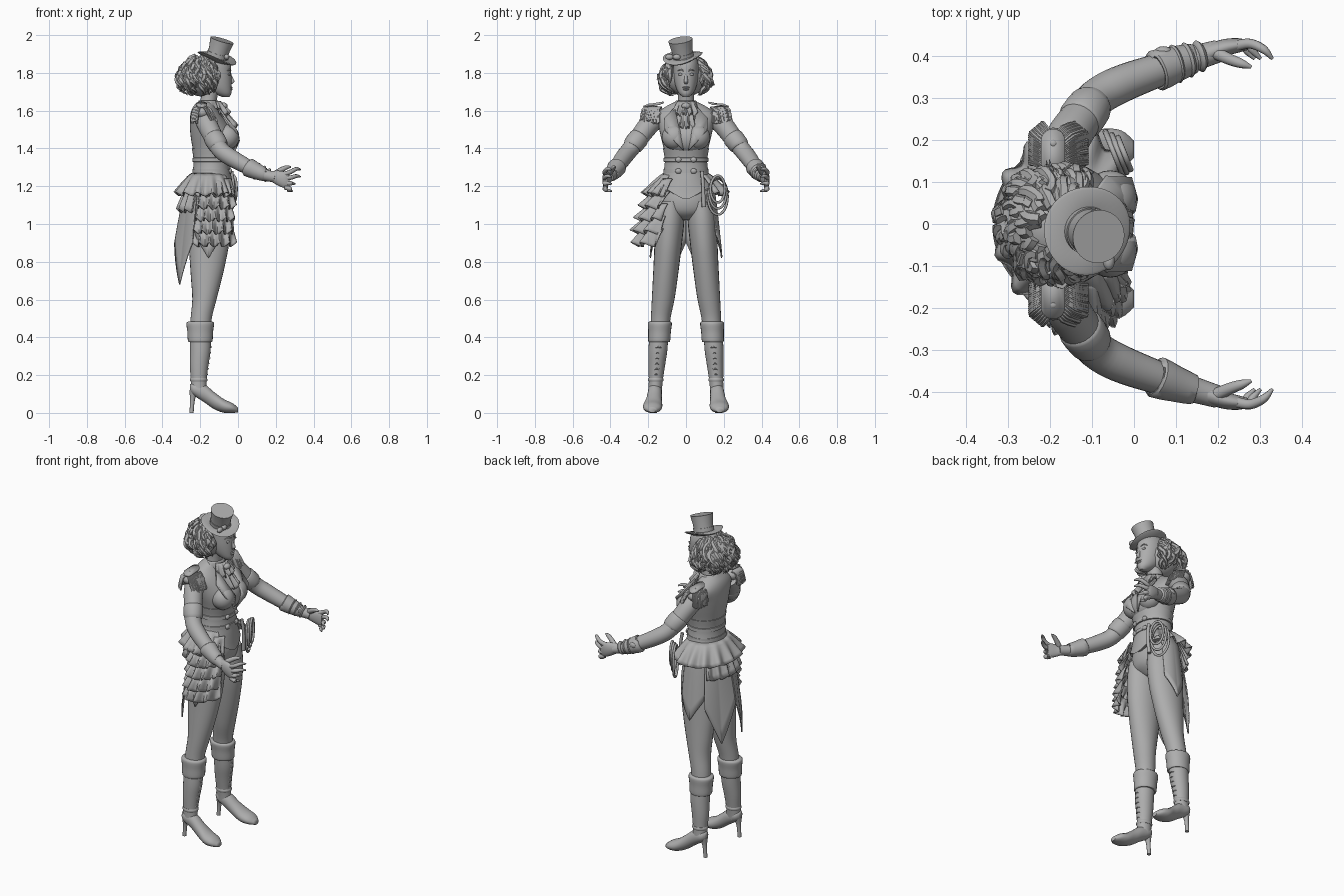
import bpy, bmesh, math, random
from mathutils import Vector

random.seed(4)
cube = bpy.data.objects.get("Cube")
if cube:
    bpy.data.objects.remove(cube, do_unlink=True)

grey = bpy.data.materials.new("neutral_grey")
grey.use_nodes = True
grey.diffuse_color = (0.42, 0.42, 0.42, 1)
grey.node_tree.nodes["Principled BSDF"].inputs["Base Color"].default_value = grey.diffuse_color
X, Y, Z = Vector((1, 0, 0)), Vector((0, 1, 0)), Vector((0, 0, 1))
SIDES = ((1, "left"), (-1, "right"))


def build(name, verts, faces, angle=50):
    mesh = bpy.data.meshes.new(name)
    mesh.from_pydata([tuple(v) for v in verts], [], faces)
    bm = bmesh.new()
    bm.from_mesh(mesh)
    bmesh.ops.recalc_face_normals(bm, faces=bm.faces)
    bm.to_mesh(mesh)
    bm.free()
    mesh.materials.append(grey)
    mesh.shade_smooth()
    mesh.set_sharp_from_angle(angle=math.radians(angle))
    obj = bpy.data.objects.new(name, mesh)
    bpy.context.collection.objects.link(obj)
    return obj


def spline(pts, steps):
    out, last = [], len(pts) - 1
    for i in range(last):
        quad = [pts[max(0, min(last, j))] for j in range(i - 1, i + 3)]
        for step in range(steps):
            u = step / steps
            out.append([.5 * (2*q + (r-p)*u + (2*p - 5*q + 4*r - s)*u*u + (3*q - p - 3*r + s)*u**3)
                        for p, q, r, s in zip(*quad)])
    return out + [list(pts[-1])]


def loft(name, pts, axes=None, sides=24, steps=4, mirror=1):
    """Skin rings (x, y, z, radius[, radius]) on fixed axes or square to the path."""
    path = spline([(p[0], p[1] * mirror, *p[2:]) for p in pts], steps)
    centres = [Vector(p[:3]) for p in path]
    verts, faces, u = [], [], None
    for i, (p, c) in enumerate(zip(path, centres)):
        if axes:
            u, v = axes
        else:
            t = (centres[min(i + 1, len(path) - 1)] - centres[max(i - 1, 0)]).normalized()
            u = (u - t * u.dot(t)).normalized() if u else t.orthogonal().normalized()
            v = t.cross(u)
        for k in range(sides):
            a = math.tau * k / sides
            verts.append(c + u * max(p[3], .001) * math.cos(a) + v * max(p[-1], .001) * math.sin(a))
    for i in range(len(path) - 1):
        for k in range(sides):
            m = (k + 1) % sides
            faces.append([i*sides + k, i*sides + m, (i+1)*sides + m, (i+1)*sides + k])
    faces += [list(range(sides)), list(range(len(verts) - sides, len(verts)))]
    return build(name, verts, faces)


def ruffle(name, arc, centre, top, bottom, heights, waves=0, amp=0, point=0, phase=0):
    """Hanging cloth around an arc: pleated, or drawn down to a point."""
    cols, rows, verts = 8 * max(waves, 4), 6, []
    for r in range(rows + 1):
        t = r / rows
        for c in range(cols + 1):
            f = c / cols
            a = math.radians(arc[0] + (arc[1] - arc[0]) * f)
            wave = math.sin(math.tau * waves * f + phase)
            rx, ry = [(p + (q - p) * t ** .8) * (1 + amp * t * wave) for p, q in zip(top, bottom)]
            low = heights[1] - point * (1 - abs(2 * f - 1)) + .15 * amp * wave
            verts.append((centre + rx * math.cos(a), ry * math.sin(a), heights[0] + (low - heights[0]) * t))
    w = cols + 1
    faces = [[r*w + c, r*w + c + 1, (r+1)*w + c + 1, (r+1)*w + c] for r in range(rows) for c in range(cols)]
    obj = build(name, verts, faces)
    obj.modifiers.new("thickness", 'SOLIDIFY').thickness = .007
    return obj


def ball(name, at, size):
    bpy.ops.mesh.primitive_uv_sphere_add(segments=24, ring_count=16, location=at)
    obj = bpy.context.object
    obj.name, obj.scale = name, size
    obj.data.materials.append(grey)
    obj.data.shade_smooth()


def join(name, parts):
    bpy.ops.object.select_all(action='DESELECT')
    for p in parts:
        p.select_set(True)
    bpy.context.view_layer.objects.active = parts[0]
    bpy.ops.object.join()
    parts[0].name = name


def plate(name, pts, mirror):
    obj = build(name, [(x, y * mirror, z) for x, y, z in pts], [list(range(len(pts)))])
    obj.modifiers.new("thickness", 'SOLIDIFY').thickness = .009


# torso, neck and head
loft("torso", [(-.15, 0, 1.02, .05, .04), (-.15, 0, 1.06, .1, .13), (-.15, 0, 1.12, .116, .15),
               (-.15, 0, 1.2, .106, .138), (-.14, 0, 1.28, .092, .113), (-.138, 0, 1.34, .092, .108),
               (-.135, 0, 1.4, .105, .118), (-.137, 0, 1.46, .113, .133), (-.15, 0, 1.52, .105, .145),
               (-.17, 0, 1.58, .082, .155), (-.178, 0, 1.62, .06, .11), (-.17, 0, 1.65, .04, .05)], (X, Y), 36)
loft("neck", [(-.17, 0, 1.6, .052), (-.155, 0, 1.66, .043), (-.14, 0, 1.73, .045)], (X, Y))
loft("head", [(-.064, 0, 1.672, .018, .016), (-.08, 0, 1.69, .044, .036), (-.1, 0, 1.72, .066, .052),
              (-.113, 0, 1.76, .079, .062), (-.12, 0, 1.8, .084, .066), (-.125, 0, 1.85, .084, .065),
              (-.13, 0, 1.89, .06, .05), (-.13, 0, 1.9, .02, .02)], (X, Y), 32)
loft("nose", [(-.044, 0, 1.8, .006), (-.036, 0, 1.775, .008), (-.029, 0, 1.755, .011), (-.038, 0, 1.742, .008)], (X, Y))
ball("upper_lip", (-.037, 0, 1.723), (.008, .019, .005))
ball("lower_lip", (-.038, 0, 1.713), (.009, .016, .006))
ball("bodice_front", (-.075, 0, 1.455), (.075, .112, .085))

# corset with a pointed front, straps and buckles
corset = loft("corset", [(-.143, 0, 1.19, .122, .146), (-.14, 0, 1.25, .105, .125), (-.138, 0, 1.33, .097, .112),
                         (-.135, 0, 1.4, .109, .122)], (X, Y), 48)
for v in corset.data.vertices:
    if v.co.z < 1.23:
        v.co.z -= .06 * max(0, (v.co.x + .14) / .12) ** 6
for z in (1.28, 1.34):
    loft("corset_strap", [(-.138, 0, z - .012, .096, .112), (-.138, 0, z - .01, .104, .119),
                          (-.138, 0, z + .01, .103, .118), (-.138, 0, z + .012, .096, .112)], (X, Y), 40, 1)
    for s, side in SIDES:
        ball(side + "_buckle", (-.042, s * .04, z), (.011, .017, .014))

# neck frill and cravat
ruffle("standing_collar", (-180, 180), -.158, (.05, .052), (.062, .07), (1.655, 1.61), 8, .05)
ruffle("cravat_upper", (-65, 65), -.14, (.05, .05), (.095, .08), (1.65, 1.58), 5, .1)
ruffle("cravat_lower", (-55, 55), -.13, (.06, .05), (.122, .075), (1.6, 1.51), 4, .1)
ball("cravat_knot", (-.075, 0, 1.625), (.02, .024, .018))

# hair: a soft core wrapped in long wavy locks, fuller towards the ends
ball("hair_core", (-.19, 0, 1.775), (.11, .11, .1))
locks = []
for i in range(150):
    turn, start = math.radians(random.uniform(48, 312)), random.uniform(.3, 1.5)
    reach, phase, swell = random.uniform(.9, 1.4), random.uniform(0, 6), random.uniform(.88, 1.04)
    pts = []
    for k in range(8):
        phi = min(start + reach * k / 7, 2.45 + .02 * k)
        a = turn + .11 * math.sin(phase + k * 1.3)
        out = swell * (1 + .07 * math.sin(phase + k * 1.7)) * (1 - .16 * math.cos(phi)) + (.13 if k == 7 else 0)
        pts.append((-.19 + .124 * out * math.cos(a) * math.sin(phi), .132 * out * math.sin(a) * math.sin(phi),
                    1.778 + .112 * swell * math.cos(phi), .015 * (1.05 - (k / 7) ** 2)))
    locks.append(loft("lock", pts, sides=6, steps=3))
join("wavy_hair", locks)

# tilted top hat with a curled brim, band and bow
hat = loft("top_hat", [(0, 0, -.012, .045), (0, 0, -.002, .1), (0, 0, .003, .107), (0, 0, .008, .1),
                       (0, 0, .012, .054), (0, 0, .055, .056), (0, 0, .106, .064), (0, 0, .106, .062)], (X, Y), 40, 1)
for v in hat.data.vertices:
    if v.co.xy.length > .08:
        v.co.z += .018 * (v.co.y / .1) ** 2
band = loft("hat_band", [(0, 0, .01, .057), (0, 0, .034, .058)], (X, Y), 40, 1)
for part in (hat, band):
    part.location = (-.114, -.014, 1.873)
    part.rotation_euler = Vector((.28, -.15, .95)).to_track_quat('Z', 'X').to_euler()
for s in (1, -1):
    ball("hat_bow_loop", (-.06, -.068 + s * .02, 1.884), (.014, .022, .015))

# pleated peplum, tiered bustle on the right hip and pointed tails
ruffle("peplum", (42, 318), -.15, (.098, .12), (.18, .22), (1.27, 1.16), 11, .07)
ruffle("back_bustle", (125, 235), -.15, (.1, .13), (.168, .19), (1.25, 1.07), 6, .07)
for i in range(5):
    z = 1.24 - .066 * i
    ruffle("hip_frill", (-150, -32), -.125, (.105 + .003 * i, .14 + .022 * i), (.13, .222 + .018 * min(i, 3)),
           (z, z - .085), 5, .09, phase=1.9 * i)
for s, side in SIDES:
    ruffle(side + "_hip_tail", (s * 58, s * 128), -.15, (.115, .145), (.125, .192), (1.22, .94), point=.12)
    ruffle(side + "_back_tail", (s * 120, s * 179), -.15, (.12, .14), (.188, .195), (1.22, .9), point=.22)

# coiled whip hanging from the left hip
for i in range(3):
    pts = []
    for k in range(15):
        a = math.tau * k / 14
        y = .168 + (.052 - .007 * i) * math.cos(a)
        pts.append((-.02 - .4 * (y - .1) + .012 * i, y, 1.145 + .02 * i + (.095 - .012 * i) * math.sin(a), .007))
    loft("whip_coil", pts, sides=8)
loft("whip_handle", [(-.035, .085, 1.28, .01), (-.025, .09, 1.2, .009), (-.03, .095, 1.09, .012)], sides=10)

for s, side in SIDES:
    # face and chest details
    ball(side + "_eye", (-.047, s * .028, 1.792), (.008, .014, .007))
    loft(side + "_eyebrow", [(-.038, .012, 1.81, .003), (-.043, .03, 1.818, .004), (-.057, .046, 1.811, .002)],
         sides=8, mirror=s)
    ball(side + "_bust", (-.057, s * .062, 1.46), (.064, .066, .066))
    plate(side + "_lapel", [(-.1, .06, 1.62), (-.06, .115, 1.56), (-.005, .112, 1.5), (.01, .06, 1.44),
                            (-.012, .012, 1.39), (.004, .03, 1.48)], s)

    # leg, boot, cuff and heel
    loft(side + "_leg", [(-.15, .08, 1.12, .106, .068), (-.15, .086, 1.02, .112, .077), (-.153, .094, .9, .106, .073),
                         (-.16, .102, .8, .095, .069), (-.168, .111, .7, .08, .065), (-.178, .121, .6, .064, .06),
                         (-.195, .134, .5, .056, .052), (-.2, .14, .42, .055, .05)], (X, Y), mirror=s)
    loft(side + "_boot_cuff", [(-.2, .142, .375, .055, .05), (-.2, .142, .38, .065, .058), (-.2, .14, .43, .068, .06),
                               (-.2, .138, .475, .073, .063), (-.2, .138, .485, .056, .05)], (X, Y), mirror=s)
    loft(side + "_boot_shaft", [(-.2, .143, .42, .056, .05), (-.2, .149, .33, .055, .05), (-.206, .155, .25, .049, .044),
                                (-.208, .16, .17, .042, .037), (-.208, .164, .11, .044, .036)], (X, Y), mirror=s)
    loft(side + "_shoe", [(-.255, .164, .13, .014, .02), (-.235, .164, .126, .034, .034), (-.18, .165, .105, .037, .048),
                          (-.125, .17, .064, .042, .045), (-.075, .176, .037, .051, .036), (-.03, .178, .026, .045, .026),
                          (.0, .178, .015, .02, .013)], (Y, Z), mirror=s)
    loft(side + "_heel", [(-.232, .164, .12, .026), (-.241, .164, .07, .013), (-.246, .164, .0, .011)], (X, Y), 16, mirror=s)
    loft(side + "_ankle_strap", [(-.208, .16, .165, .043, .038), (-.208, .16, .175, .047, .042),
                                 (-.208, .16, .185, .043, .038)], (X, Y), steps=2, mirror=s)
    for i in range(6):
        z = .2 + .029 * i
        x, y = -.169 + .004 * i, .158 - .002 * i
        loft(side + "_boot_lace", [(x - .008, y - .022, z, .004), (x + .007, y, z + .004, .004),
                                   (x - .008, y + .022, z, .004)], sides=6, mirror=s)

    # arm with sleeve bands, glove cuff, hand and fingers
    loft(side + "_arm", [(-.185, .14, 1.575, .054), (-.16, .2, 1.52, .054), (-.125, .253, 1.45, .05),
                         (-.09, .3, 1.39, .046), (-.035, .332, 1.35, .045), (.05, .364, 1.303, .04),
                         (.13, .391, 1.264, .032), (.2, .412, 1.246, .027)], mirror=s)
    loft(side + "_sleeve_band", [(-.132, .243, 1.464, .048), (-.127, .25, 1.455, .055), (-.105, .28, 1.418, .053),
                                 (-.1, .287, 1.408, .046)], steps=2, mirror=s)
    loft(side + "_glove_cuff", [(.05, .364, 1.303, .038), (.055, .366, 1.3, .05), (.1, .382, 1.278, .043),
                                (.14, .395, 1.262, .036), (.145, .396, 1.261, .03)], steps=2, mirror=s)
    loft(side + "_hand", [(.175, .406, 1.253, .024, .028), (.215, .42, 1.242, .021, .04), (.25, .426, 1.233, .017, .044),
                          (.272, .426, 1.228, .011, .038)], (Y, Z), mirror=s)
    for i in range(4):
        z, end = 1.264 - .023 * i, 1.288 - .038 * i
        tip = .33 - .014 * i * (i > 1)
        loft(side + "_finger", [(.248, .426, z, .013), (.278, .43, (z + end) / 2, .012),
                                (tip - .02, .416, end + .004, .01), (tip, .394, end, .004)], sides=10, mirror=s)
    loft(side + "_thumb", [(.19, .41, 1.262, .016), (.23, .392, 1.287, .014), (.258, .382, 1.3, .011),
                           (.28, .374, 1.302, .004)], sides=10, mirror=s)

    # epaulette board, its straight side fringe and a button
    board, fringe = [], []
    for k in range(36):
        a = math.tau * k / 36
        cx, cy = math.cos(a), math.sin(a)
        board.append((-.193 + .029 * cx, .171 + .029 * cy + math.copysign(.025, cy), 1.628 - .012 * cy))
    for k in range(40):
        f = k / 39 * 2 - 1
        bow = math.sin(math.pi * (k + 4) / 47)
        turn = 1 if k < 20 else -1
        along = abs(f)
        y, x = .225 - .085 * along, .035 * min(1, along * 3 + .1)
        drop = random.uniform(.06, .08)
        fringe.append(loft("strand", [(-.19 - turn * x * .7, y - .01, 1.618, .004),
                                      (-.19 - turn * (x + .012), y + .008 * bow, 1.606, .005),
                                      (-.18 - turn * (x + .032), y + .018 * bow, 1.61 - drop, .006)],
                           sides=6, steps=2, mirror=s))
    join(side + "_fringe", fringe)
    plate(side + "_epaulette", board, s)
    ball(side + "_epaulette_pad", (-.193, s * .172, 1.59), (.05, .058, .036))
    ball(side + "_epaulette_button", (-.193, s * .192, 1.628), (.01, .01, .007))

# wrapped bands and a buckle on the left glove
for i in range(3):
    x, y, z = .1 + .028 * i, .382 + .009 * i, 1.279 - .01 * i
    loft("left_glove_band", [(x - .008, y - .002, z + .003, .036 - .003 * i), (x, y, z, .047 - .004 * i),
                             (x + .008, y + .002, z - .003, .036 - .003 * i)], steps=2)
ball("left_glove_buckle", (.07, .412, 1.302), (.02, .012, .016))
